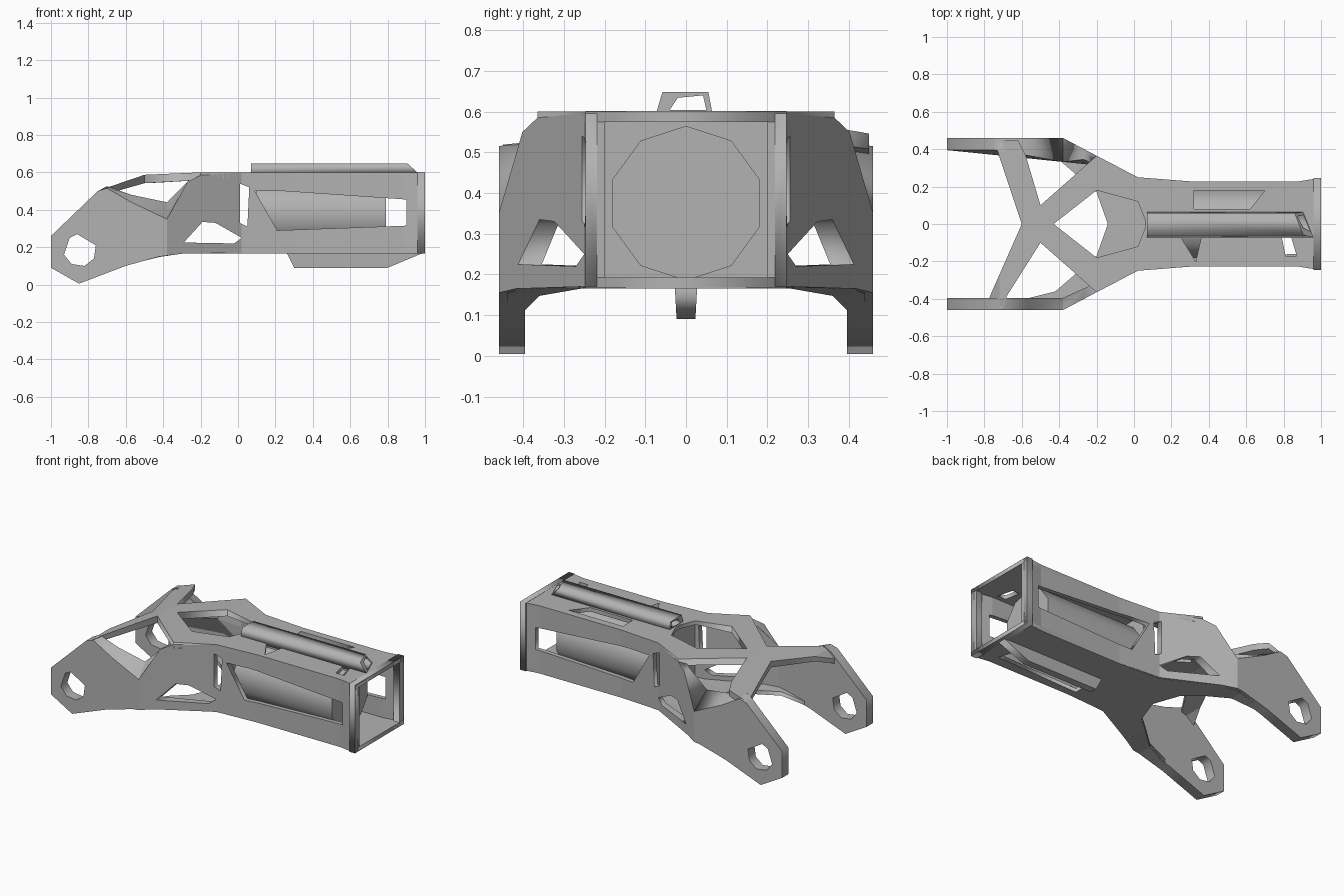
import bpy, bmesh, math

if "Cube" in bpy.data.objects:
    bpy.data.objects.remove(bpy.data.objects["Cube"])

grey = bpy.data.materials.new("neutral_grey")
grey.use_nodes = True
grey.diffuse_color = (0.45, 0.45, 0.45, 1)
grey.node_tree.nodes["Principled BSDF"].inputs["Base Color"].default_value = (0.45, 0.45, 0.45, 1)
grey.node_tree.nodes["Principled BSDF"].inputs["Roughness"].default_value = 0.7


def lerp(stops, x):
    """Piecewise linear bend along the length."""
    if x <= stops[0][0]:
        return stops[0][1]
    for (a, p), (b, q) in zip(stops, stops[1:]):
        if x <= b:
            return p + (q - p) * (x - a) / (b - a)
    return stops[-1][1]


def finish(name, bm):
    bmesh.ops.recalc_face_normals(bm, faces=bm.faces)
    mesh = bpy.data.meshes.new(name)
    bm.to_mesh(mesh)
    bm.free()
    mesh.materials.append(grey)
    ob = bpy.data.objects.new(name, mesh)
    bpy.context.scene.collection.objects.link(ob)


def plate(name, loops, thick, place, cuts=()):
    """Extruded outline with holes, folded at the cuts and placed in space."""
    curve = bpy.data.curves.new(name, 'CURVE')
    curve.dimensions = '2D'
    curve.fill_mode = 'BOTH'
    curve.extrude = thick / 2
    for loop in loops:
        spline = curve.splines.new('POLY')
        spline.points.add(len(loop) - 1)
        for pt, (u, v) in zip(spline.points, loop):
            pt.co = (u, v, 0, 1)
        spline.use_cyclic_u = True
    temp = bpy.data.objects.new(name + "_outline", curve)
    bpy.context.scene.collection.objects.link(temp)
    bpy.context.view_layer.update()
    flat = bpy.data.meshes.new_from_object(temp.evaluated_get(bpy.context.evaluated_depsgraph_get()))
    bpy.data.objects.remove(temp)
    bm = bmesh.new()
    bm.from_mesh(flat)
    bpy.data.meshes.remove(flat)
    bmesh.ops.remove_doubles(bm, verts=bm.verts, dist=0.0005)
    for c in cuts:
        bmesh.ops.bisect_plane(bm, geom=bm.verts[:] + bm.edges[:] + bm.faces[:],
                               plane_co=(c, 0, 0), plane_no=(1, 0, 0))
    for v in bm.verts:
        v.co = place(*v.co)
    finish(name, bm)


def mirrored(half):
    """Close a half outline over the centre line."""
    return half + [(x, -y) for x, y in reversed(half) if y > 0]


# Side walls: fork blade, bent shoulder and thin body side in one folded plate
outer_bend = [(-.38, .46), (-.2, .365), (.02, .25), (.3, .228), (.88, .228), (1, .247)]
wall = [(-.38, .065), (.02, .035), (.3, .028)]
lip = [(-.75, 0), (-.57, .04), (-.38, .09), (-.27, 0)]
outline = [(-1, .09), (-1, .26), (-.75, .5), (-.7, .515), (-.57, .44), (-.38, .35),
           (-.27, .55), (-.2, .585), (0, .595), (1, .595), (1, .17), (0, .17),
           (-.3, .165), (-.42, .15), (-.6, .1), (-.85, .005)]
eye = [(-.93, .16), (-.9, .25), (-.86, .27), (-.76, .21), (-.77, .14), (-.82, .1), (-.89, .11)]
shoulder_gap = [(-.29, .225), (-.19, .335), (-.12, .33), (.02, .25), (-.02, .22)]
slit = [(.01, .33), (.01, .54), (.06, .52), (.05, .31)]
window = [(.09, .5), (.21, .29), (.9, .315), (.9, .455), (.24, .5)]


def side_point(x, z, w, s):
    """Inner edge of the fork blade rises, and is wider on the left."""
    if w > 0:
        return (x, s * lerp(outer_bend, x), z)
    rise = lerp(lip, x) if z > .34 else 0
    depth = lerp(wall, x) + (.7 * rise if s > 0 else 0)
    return (x, s * (lerp(outer_bend, x) - depth), z + rise)


for name, s in (("left_side", 1), ("right_side", -1)):
    plate(name, [outline, eye, shoulder_gap, slit, window], 0.05,
          lambda x, z, w, s=s: side_point(x, z, w, s), [p[0] for p in outer_bend[:5]])

# Crossed top web with four free legs, running into the body roof
top_bend = [(-.8, .43), (-.72, .5), (-.5, .575), (-.2, .588), (0, .588)]
web_depth = [(-.75, .03), (-.5, .045), (-.25, .045), (0, .025)]
body_edge = [(-.2, .365), (.02, .25), (.3, .228), (.88, .228), (1, .247)]
top = ([(-.6, 0), (-.73, .39), (-.75, .45), (-.62, .45), (-.58, .37), (-.5, .1)] + body_edge
       + [(x, -y) for x, y in reversed(body_edge)]
       + [(-.5, -.1), (-.68, -.385), (-.7, -.45), (-.79, -.45), (-.77, -.385)])
neck_gap = mirrored([(-.43, 0), (-.2, .18), (.02, .12), (.06, .02)])
roof_slot = [(.32, .08), (.32, .18), (.7, .18), (.62, .08)]
front_gap = [(.25, -.07), (.33, -.2), (.36, -.07)]
rear_gap = [(.79, -.07), (.81, -.17), (.87, -.17), (.84, -.07)]
plate("top_web", [top, neck_gap, roof_slot, front_gap, rear_gap], 1,
      lambda x, y, w: (x, y, lerp(top_bend, x) + .012 + (w - .5) * lerp(web_depth, x)),
      [-.72, -.5, -.2, 0])

# Forked underside running into the body floor
low_bend = [(-.6, .115), (-.42, .16), (-.3, .178), (0, .18)]
low = mirrored([(-.14, 0), (-.2, .17), (-.42, .36), (-.58, .4), (-.58, .44), (-.38, .44),
                (.02, .245), (.3, .228), (.88, .228), (1, .247)])
floor_slot = [(.28, -.06), (.28, -.18), (.87, -.16), (.84, -.06)]
plate("underside", [low, floor_slot], 0.025,
      lambda x, y, w: (x, y, lerp(low_bend, x) + w), [-.42, -.3])


def rectangle(y, z0, z1):
    return [(-y, z0), (y, z0), (y, z1), (-y, z1)]


# Square end frame and the wall closing the body inside
plate("end_frame", [rectangle(.247, .166, .601), rectangle(.2, .185, .578)], 0.04,
      lambda y, z, w: (.98 + w, y, z))
plate("inner_wall", [rectangle(.205, .18, .58)], 0.02, lambda y, z, w: (.09 + w, y, z))

# Faceted core inside the body
core = [(.19 * math.cos(a), .375 + .19 * math.sin(a))
        for a in (math.tau * (i + .5) / 10 for i in range(10))]
plate("inner_core", [core], 0.69, lambda y, z, w: (.445 + w, y, z))

# Hollow top rail, cut at a slant at its far end
rail = [(-.075, .59), (-.058, .648), (.055, .648), (.066, .59)]
rail_hollow = [(-.04, .604), (-.02, .634), (.042, .64), (.05, .604)]
plate("top_rail", [rail, rail_hollow], 0.9,
      lambda y, z, w: (.52 + w - (z - .59 + .4 * (y + .075) if w > 0 else 0), y, z))

# Tapered fin under the body
fin = [(.26, .17), (.3, .09), (.8, .09), (.98, .165), (.87, .172)]
plate("lower_fin", [fin], 0.055, lambda x, z, w: (x, w * (1 - 2 * max(0, .17 - z)), z))
